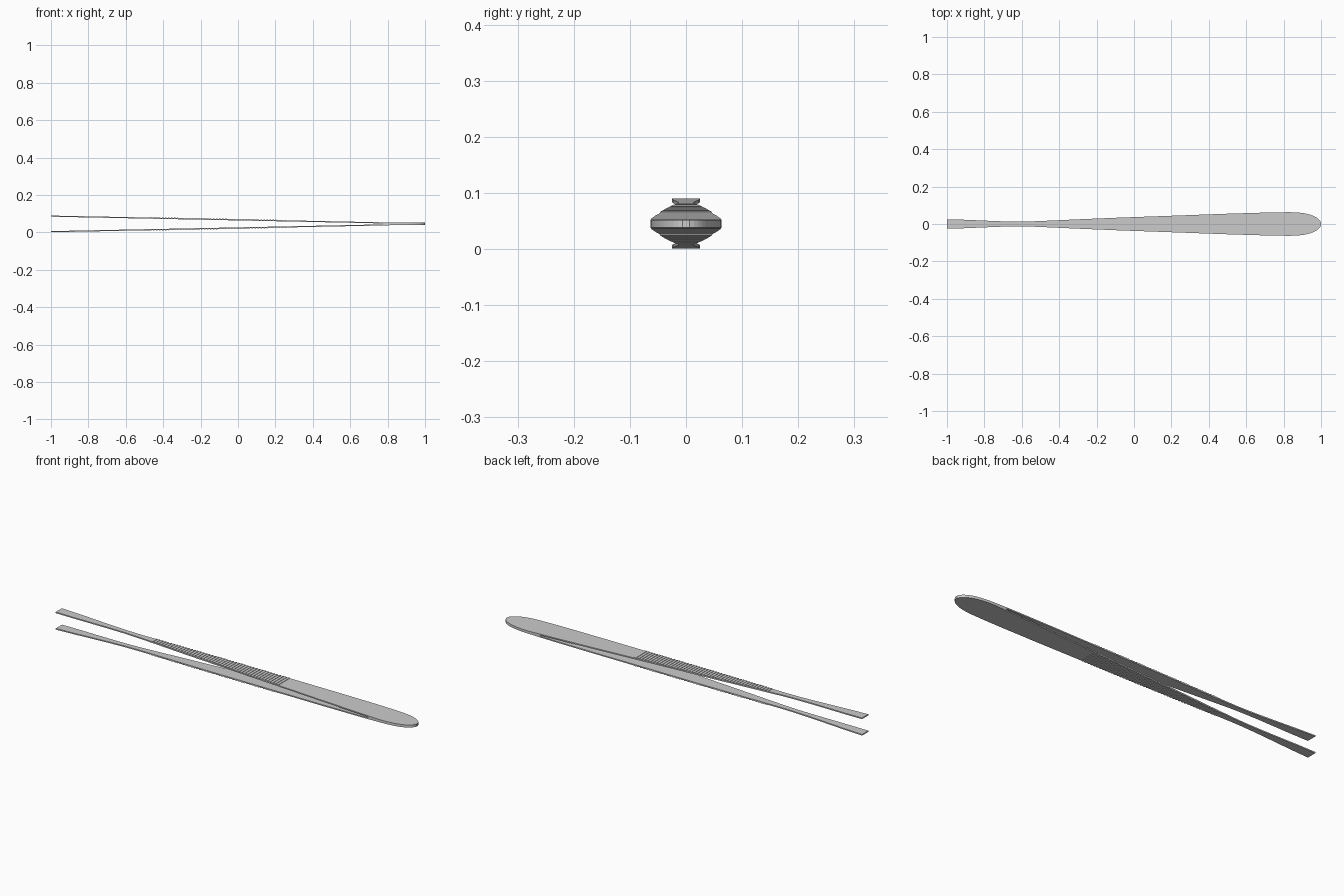
import bpy, bmesh

if "Cube" in bpy.data.objects:
    bpy.data.objects.remove(bpy.data.objects["Cube"])

MID = 0.045      # symmetry height
THICK = 0.006    # arm sheet thickness
JOIN = 0.77      # where the two arms meet
WIDTH = [(-1, .025), (-.9, .0225), (-.8, .018), (-.7, .0142), (-.62, .0128),
         (-.55, .0138), (-.45, .018), (-.31, .0245), (-.08, .034), (.2, .044),
         (.5, .055), (.7, .061), (.82, .063)]
HEIGHT = [(-1, .0445), (0, .0245), (.77, .0085), (.83, .0065), (1, .0065)]


def interp(table, x):
    for (x0, a), (x1, b) in zip(table, table[1:]):
        if x <= x1:
            return a + (b - a) * (x - x0) / (x1 - x0)
    return table[-1][1]


def half_width(x):
    if x <= .82:
        return interp(WIDTH, x)
    t = (x - .82) / .18
    return max(.063 * max(1 - t ** 2.5, 0) ** .5, .006)


def loft(bm, stations):
    """Skin rectangular sections given as (x, half width, z low, z high)."""
    rings = [[bm.verts.new(p) for p in ((x, -w, lo), (x, w, lo), (x, w, hi), (x, -w, hi))]
             for x, w, lo, hi in stations]
    for a, b in zip(rings, rings[1:]):
        for i in range(4):
            j = (i + 1) % 4
            bm.faces.new((a[i], a[j], b[j], b[i]))
    bm.faces.new(rings[0])
    bm.faces.new(rings[-1][::-1])


def make_object(name, bm):
    bmesh.ops.recalc_face_normals(bm, faces=bm.faces[:])
    # open the hidden faces on the symmetry plane so the halves weld
    hidden = [f for f in bm.faces if all(abs(v.co.z) < 1e-6 for v in f.verts)]
    bmesh.ops.delete(bm, geom=hidden, context='FACES')
    mesh = bpy.data.meshes.new(name)
    bm.to_mesh(mesh)
    bm.free()
    ob = bpy.data.objects.new(name, mesh)
    bpy.context.collection.objects.link(ob)
    ob.location.z = MID
    mod = ob.modifiers.new("mirror", 'MIRROR')
    mod.use_axis = (False, False, True)
    mod.merge_threshold = 1e-5
    return ob


# Arms with the solid rounded joined end
xs = [x for x, w in WIDTH] + [0, JOIN, JOIN + .001]
xs += [.82 + .18 * (1 - (1 - i / 14) ** 2) for i in range(1, 15)]
bm = bmesh.new()
loft(bm, [(x, half_width(x),
           interp(HEIGHT, x) - THICK if x <= JOIN else 0,
           interp(HEIGHT, x)) for x in sorted(xs)])
make_object("tweezer_arms", bm)

# Transverse grip ribs on the outer faces
bm = bmesh.new()
count, start, end = 46, -.47, .265
pitch = (end - start) / count
for i in range(count):
    x0 = start + i * pitch
    loft(bm, [(x, half_width(x), interp(HEIGHT, x) - .001, interp(HEIGHT, x) + .002)
              for x in (x0, x0 + pitch * .5)])
make_object("grip_ribs", bm)
